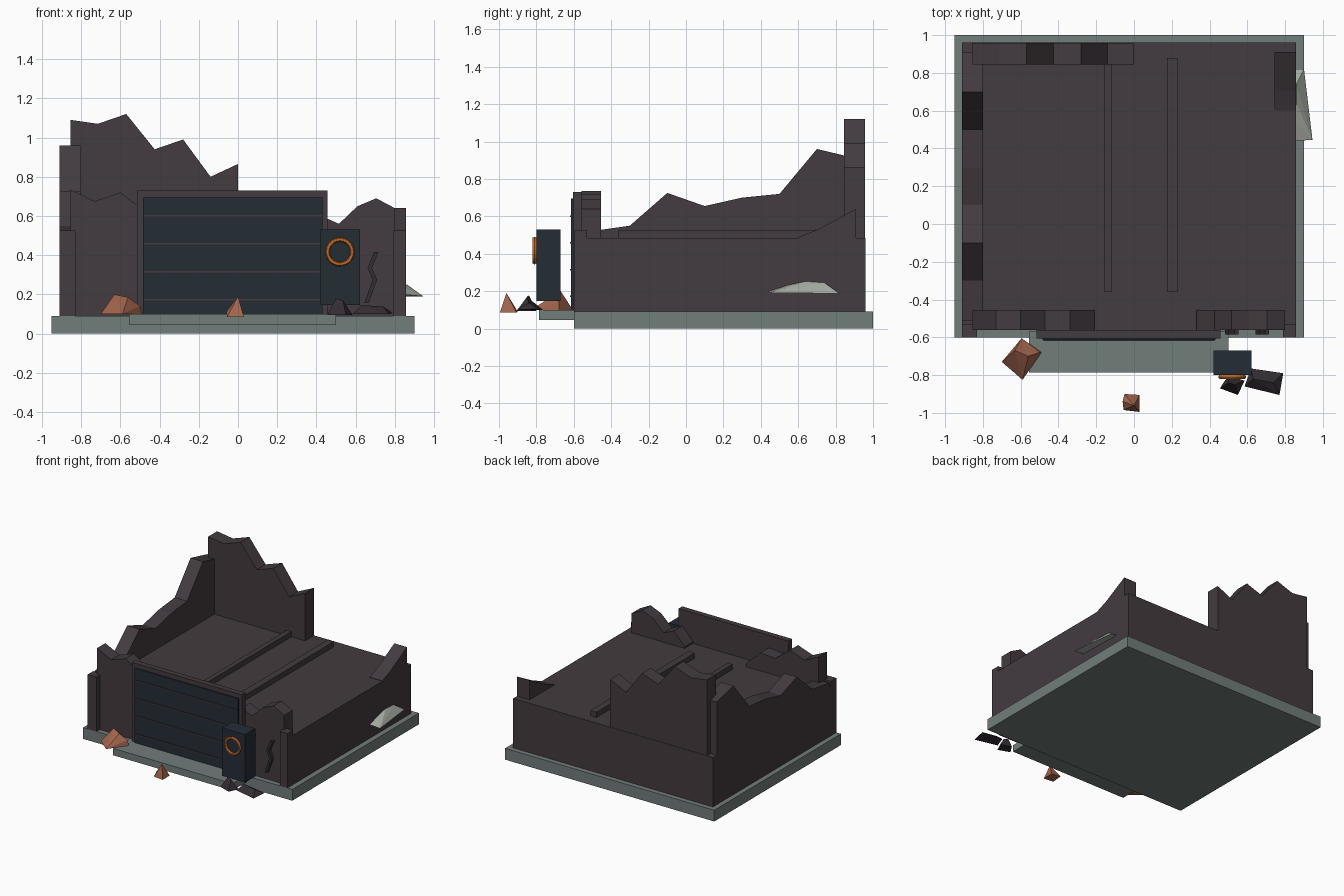
import bpy, bmesh, math
from mathutils import Vector

if "Cube" in bpy.data.objects:
    bpy.data.objects.remove(bpy.data.objects["Cube"])


def material(name, rgb):
    m = bpy.data.materials.new(name)
    m.diffuse_color = (*rgb, 1)
    m.use_nodes = True
    m.node_tree.nodes["Principled BSDF"].inputs["Base Color"].default_value = m.diffuse_color
    return m


WALL = material("charred wall", (0.056, 0.043, 0.050))
SLAB = material("grey green concrete", (0.165, 0.205, 0.195))
STEEL = material("dark blue steel", (0.017, 0.026, 0.036))
ORANGE = material("orange", (0.62, 0.17, 0.025))
BRICK = material("brick rubble", (0.36, 0.13, 0.075))
SOOT = material("soot", (0.032, 0.026, 0.032))
STONE = material("pale stone", (0.38, 0.41, 0.36))


def finish(name, bm, mat):
    bmesh.ops.recalc_face_normals(bm, faces=bm.faces[:])
    me = bpy.data.meshes.new(name)
    bm.to_mesh(me)
    bm.free()
    me.materials.append(mat)
    ob = bpy.data.objects.new(name, me)
    bpy.context.collection.objects.link(ob)
    return ob


def box(name, x, y, z, mat):
    bm = bmesh.new()
    bmesh.ops.create_cube(bm, size=1)
    for v in bm.verts:
        v.co = [r[0] if c < 0 else r[1] for r, c in zip((x, y, z), v.co)]
    return finish(name, bm, mat)


def prism(name, outline, depth, axis, mat):
    """Extrude an outline (u, z) over a depth range along x or y."""
    def place(u, d, z):
        return (d, u, z) if axis == "x" else (u, d, z)
    bm = bmesh.new()
    a, b = [[bm.verts.new(place(u, d, z)) for u, z in outline] for d in depth]
    bm.faces.new(a)
    bm.faces.new(b)
    n = len(a)
    for i in range(n):
        j = (i + 1) % n
        bm.faces.new((a[i], a[j], b[j], b[i]))
    return finish(name, bm, mat)


def broken_wall(name, top, depth, axis):
    """Wall standing on the roof with a jagged top edge."""
    return prism(name, [(top[0][0], ROOF)] + top + [(top[-1][0], ROOF)],
                 depth, axis, WALL)


def rock(name, points, mat):
    bm = bmesh.new()
    for p in points:
        bm.verts.new(p)
    res = bmesh.ops.convex_hull(bm, input=bm.verts[:])
    junk = [g for g in res["geom_interior"] if isinstance(g, bmesh.types.BMVert)]
    bmesh.ops.delete(bm, geom=junk, context="VERTS")
    return finish(name, bm, mat)


ROOF = 0.485

# Ground slab, door step and solid ground floor
box("base_slab", (-0.95, 0.90), (-0.60, 1.0), (0, 0.09), SLAB)
box("door_step", (-0.555, 0.50), (-0.785, -0.57), (0.045, 0.10), SLAB)
box("building_body", (-0.91, 0.857), (-0.56, 0.96), (0.09, ROOF), WALL)
for side, x in (("left", (-0.91, -0.83)), ("right", (0.79, 0.857))):
    box("corner_pillar_" + side, x, (-0.60, -0.53), (0.09, 0.525), WALL)

# Broken upper walls
broken_wall("back_wall", [(-0.855, 1.09), (-0.715, 1.07), (-0.57, 1.12),
            (-0.425, 0.94), (-0.28, 0.99), (-0.14, 0.80), (0, 0.865)],
            (0.845, 0.957), "y")
broken_wall("left_wall", [(-0.51, 0.52), (-0.30, 0.55), (-0.10, 0.725),
            (0.10, 0.655), (0.30, 0.70), (0.50, 0.72), (0.70, 0.96),
            (0.91, 0.91)], (-0.91, -0.80), "x")
broken_wall("right_wall", [(0.60, 0.488), (0.705, 0.53), (0.91, 0.64)],
            (0.745, 0.857), "x")
broken_wall("front_wall_left", [(-0.855, 0.735), (-0.73, 0.675),
            (-0.60, 0.72), (-0.47, 0.62), (-0.34, 0.63), (-0.21, 0.51)],
            (-0.56, -0.455), "y")
broken_wall("front_wall_right", [(0.33, 0.50), (0.425, 0.60), (0.515, 0.56),
            (0.61, 0.65), (0.705, 0.69), (0.80, 0.64)],
            (-0.56, -0.455), "y")

# Roof beams
for i, x in enumerate(((-0.16, -0.12), (0.175, 0.23))):
    box(f"roof_beam_{i}", x, (-0.36, 0.88), (ROOF, 0.527), WALL)

# Shutter door with frame and ribs
box("door_frame", (-0.515, 0.457), (-0.605, -0.56), (0.09, 0.73), WALL)
box("shutter_door", (-0.485, 0.432), (-0.615, -0.60), (0.10, 0.695), STEEL)
for i in range(4):
    z = 0.172 + i * 0.143
    box(f"shutter_rib_{i}", (-0.48, 0.427), (-0.62, -0.61),
        (z - 0.004, z + 0.004), WALL)

# Control box with a ring on the front
box("control_box", (0.42, 0.622), (-0.80, -0.67), (0.147, 0.53), STEEL)
bpy.ops.mesh.primitive_torus_add(
    major_radius=0.063, minor_radius=0.011, major_segments=20,
    minor_segments=6, location=(0.52, -0.81, 0.417),
    rotation=(math.pi / 2, 0, 0))
ring = bpy.context.object
ring.name = "control_ring"
ring.data.materials.append(ORANGE)

# Zigzag cracks on the front wall
path = [(0.705, 0.415), (0.672, 0.335), (0.698, 0.275), (0.655, 0.155)]
for i, shift in enumerate((0, -0.163)):
    left = [(x + shift - 0.011, z) for x, z in path]
    right = [(x + shift + 0.011, z) for x, z in reversed(path)]
    prism(f"wall_crack_{i}", left + right, (-0.585, -0.558), "y", SOOT)

# Rubble
rock("large_brick_chunk", [(-0.70, -0.73, 0.10), (-0.59, -0.825, 0.10),
     (-0.49, -0.68, 0.10), (-0.595, -0.605, 0.10), (-0.63, -0.67, 0.20),
     (-0.56, -0.70, 0.185), (-0.50, -0.68, 0.14)], BRICK)
rock("small_brick_chunk", [(-0.055, -0.985, 0.085), (0.03, -0.995, 0.085),
     (0.03, -0.905, 0.085), (-0.05, -0.90, 0.09), (-0.06, -0.94, 0.11),
     (0.0, -0.96, 0.19)], BRICK)
rock("soot_chunk_small", [(0.455, -0.87, 0.095), (0.55, -0.905, 0.095),
     (0.585, -0.83, 0.095), (0.50, -0.80, 0.095), (0.50, -0.84, 0.178),
     (0.535, -0.85, 0.17)], SOOT)
rock("soot_chunk_flat", [(0.585, -0.86, 0.10), (0.77, -0.905, 0.10),
     (0.79, -0.79, 0.105), (0.62, -0.765, 0.10), (0.63, -0.82, 0.145),
     (0.74, -0.84, 0.138)], SOOT)
rock("stone_chunk", [(0.84, 0.44, 0.20), (0.945, 0.445, 0.19),
     (0.90, 0.82, 0.188), (0.84, 0.82, 0.19), (0.85, 0.55, 0.235),
     (0.86, 0.64, 0.252), (0.86, 0.74, 0.245)], STONE)
